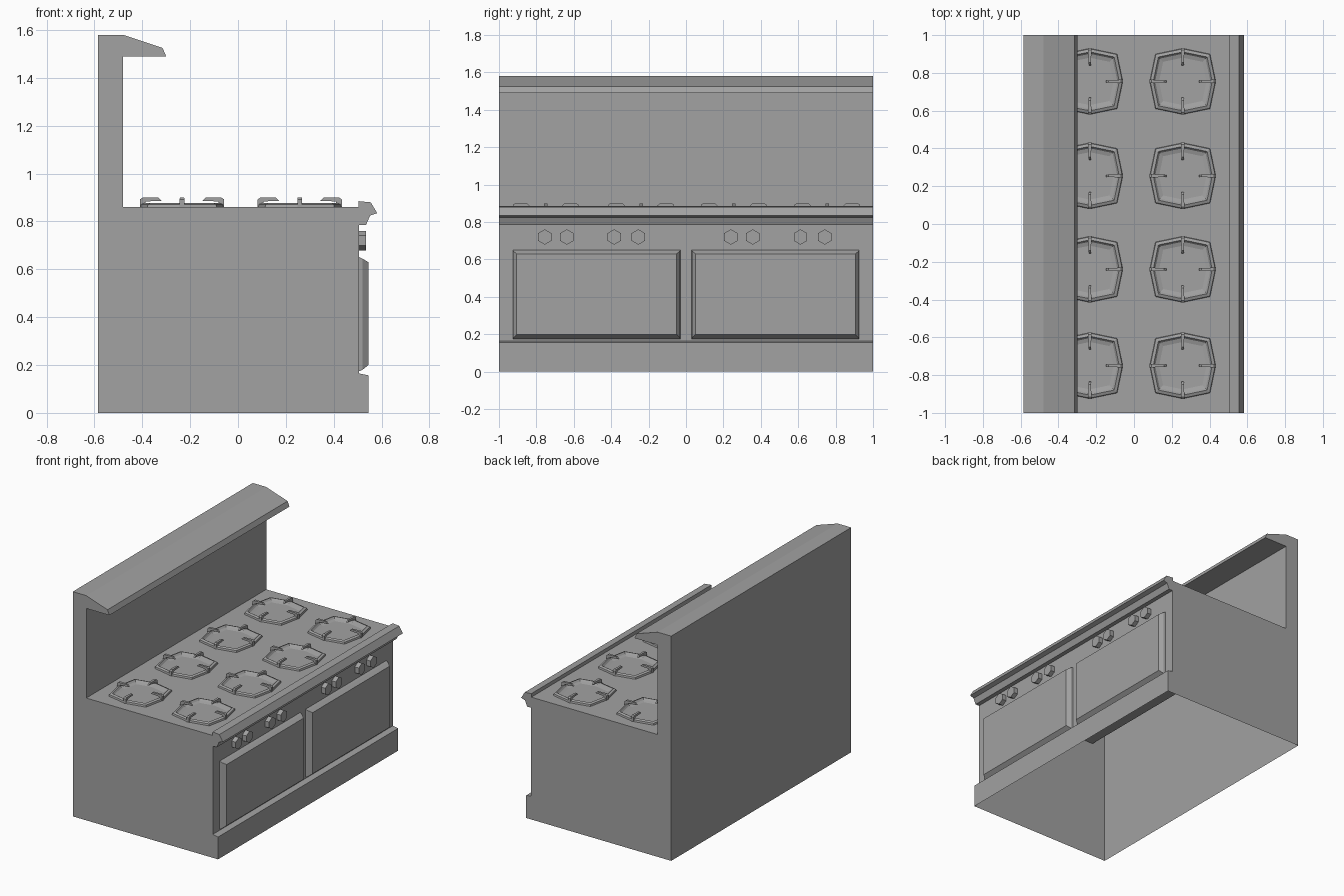
import bpy, bmesh, math
from mathutils import Matrix, Vector

if "Cube" in bpy.data.objects:
    bpy.data.objects.remove(bpy.data.objects["Cube"], do_unlink=True)

steel = bpy.data.materials.new("grey steel")
steel.use_nodes = True
GREY = (0.36, 0.36, 0.36, 1)
steel.diffuse_color = GREY
steel.node_tree.nodes["Principled BSDF"].inputs["Base Color"].default_value = GREY


def finish(name, bm):
    bmesh.ops.recalc_face_normals(bm, faces=bm.faces[:])
    mesh = bpy.data.meshes.new(name)
    bm.to_mesh(mesh)
    bm.free()
    mesh.materials.append(steel)
    obj = bpy.data.objects.new(name, mesh)
    bpy.context.collection.objects.link(obj)
    return obj


def bridge(bm, loops, closed=False):
    """Join successive vertex loops with quads."""
    pairs = list(zip(loops, loops[1:]))
    if closed:
        pairs.append((loops[-1], loops[0]))
    for a, b in pairs:
        for i in range(len(a)):
            j = (i + 1) % len(a)
            bm.faces.new((a[i], a[j], b[j], b[i]))


def prism(bm, profile, half_width, turn=Matrix()):
    """Extrude an x-z profile both ways along y; half_width depends on x."""
    loops = [[bm.verts.new(turn @ Vector((x, s * half_width(x), z))) for x, z in profile]
             for s in (-1, 1)]
    bridge(bm, loops)
    for loop in loops:
        bm.faces.new(loop)


# Cabinet with plinth, splashback and hood, open underneath
bm = bmesh.new()
prism(bm, [(-0.585, 0), (0.545, 0), (0.545, 0.157), (0.505, 0.165), (0.505, 0.86),
           (-0.48, 0.86), (-0.48, 1.49), (-0.3, 1.49), (-0.315, 1.525),
           (-0.48, 1.58), (-0.585, 1.58)], lambda x: 1)
bmesh.ops.recalc_face_normals(bm, faces=bm.faces[:])
floor = [f for f in bm.faces if all(v.co.z < 0.001 for v in f.verts)]
bmesh.ops.delete(bm, geom=floor, context='FACES')
finish("cabinet", bm)

# Front rail along the cooktop edge
bm = bmesh.new()
prism(bm, [(0.503, 0.885), (0.555, 0.88), (0.582, 0.835), (0.552, 0.825),
           (0.535, 0.785), (0.503, 0.785)], lambda x: 1)
finish("front_rail", bm)


# Oven doors with bevelled borders
def door(name, centre):
    bm = bmesh.new()
    loops = []
    for x, w, low, high in ((0.504, 0.448, 0.173, 0.652), (0.52, 0.446, 0.18, 0.645),
                            (0.545, 0.427, 0.2, 0.63)):
        loops.append([bm.verts.new((x, centre + y, z))
                      for y, z in ((-w, low), (w, low), (w, high), (-w, high))])
    bridge(bm, loops)
    bm.faces.new(loops[-1])
    finish(name, bm)


door("right_oven_door", -0.478)
door("left_oven_door", 0.478)

# Hexagonal control knobs
for n, y in enumerate((-0.755, -0.637, -0.384, -0.255, 0.24, 0.357, 0.612, 0.742)):
    bm = bmesh.new()
    bmesh.ops.create_cone(bm, cap_ends=True, segments=6, radius1=0.041, radius2=0.041,
                          depth=0.032,
                          matrix=Matrix.Translation((0.52, y, 0.72))
                          @ Matrix.Rotation(math.pi / 2, 4, 'Z')
                          @ Matrix.Rotation(math.pi / 2, 4, 'X'))
    finish(f"knob_{n + 1}", bm)


# Eight-sided burner grate with four hooked fingers
def grate(name, x, y):
    bm = bmesh.new()
    loops = []
    for r, z in ((0.175, 0.859), (0.172, 0.872), (0.156, 0.878),
                 (0.146, 0.866), (0.122, 0.859)):
        loop = []
        for k in range(8):
            reach = r * (1.17 if k % 2 else 1)
            a = k * math.pi / 4
            loop.append(bm.verts.new((reach * math.cos(a), reach * math.sin(a), z)))
        loops.append(loop)
    bridge(bm, loops)
    finger = [(0.176, 0.86), (0.176, 0.892), (0.165, 0.9), (0.1, 0.9),
              (0.085, 0.886), (0.152, 0.884), (0.152, 0.86)]
    for k in range(4):
        prism(bm, finger, lambda r: 0.001 + 0.05 * r,
              Matrix.Rotation(k * math.pi / 2, 4, 'Z'))
    obj = finish(name, bm)
    obj.location = (x, y, 0)


for row, x in (("back", -0.234), ("front", 0.258)):
    for n, y in enumerate((-0.75, -0.24, 0.255, 0.755)):
        grate(f"{row}_grate_{n + 1}", x, y)
